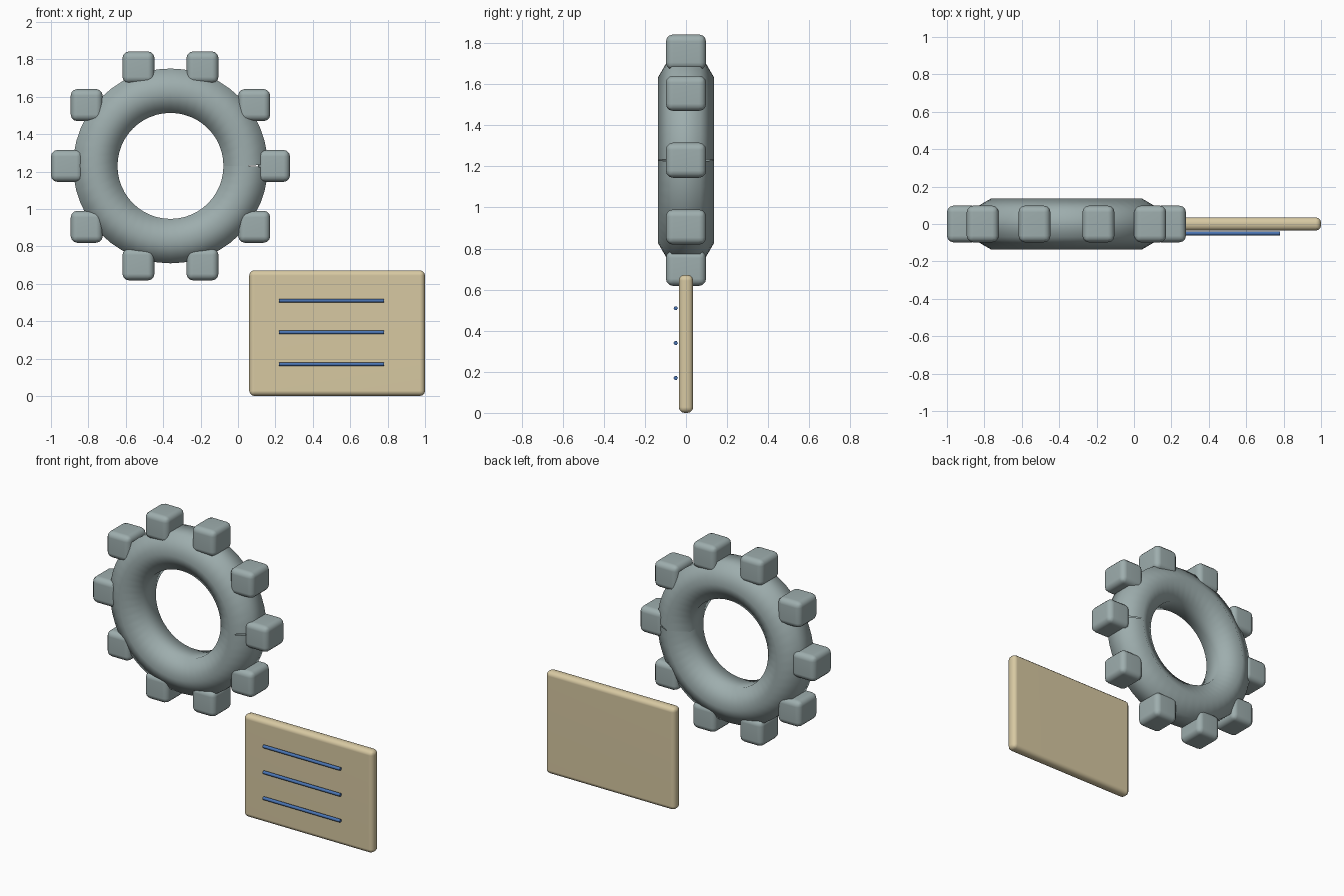
import bpy, bmesh, math
from mathutils import Vector

if "Cube" in bpy.data.objects:
    bpy.data.objects.remove(bpy.data.objects["Cube"])

CX, CZ = -0.361, 1.23            # centre of the gear


def material(name, rgb):
    m = bpy.data.materials.new(name)
    m.diffuse_color = (*rgb, 1)
    m.use_nodes = True
    m.node_tree.nodes["Principled BSDF"].inputs["Base Color"].default_value = m.diffuse_color
    return m


GREY = material("steel grey", (0.34, 0.42, 0.42))
TAN = material("parchment tan", (0.68, 0.58, 0.36))
BLUE = material("ink blue", (0.07, 0.18, 0.46))


def add_object(name, bm, mat):
    mesh = bpy.data.meshes.new(name)
    bmesh.ops.recalc_face_normals(bm, faces=bm.faces)
    bm.to_mesh(mesh)
    bm.free()
    mesh.materials.append(mat)
    ob = bpy.data.objects.new(name, mesh)
    bpy.context.collection.objects.link(ob)
    return ob


def rounded_box(name, centre, size, radius, segments, mat):
    bm = bmesh.new()
    bmesh.ops.create_cube(bm, size=1)
    bmesh.ops.scale(bm, vec=size, verts=bm.verts)
    bmesh.ops.bevel(bm, geom=bm.edges[:], offset=radius, segments=segments,
                    profile=0.5, affect='EDGES')
    for f in bm.faces:
        f.smooth = True
    ob = add_object(name, bm, mat)
    ob.location = centre
    mod = ob.modifiers.new("weighted normals", 'WEIGHTED_NORMAL')
    mod.keep_sharp = True
    return ob


def tube(name, points, normals, radius, caps, mat):
    """Six-sided tube; each ring lies in the plane of its normal and the y axis."""
    bm = bmesh.new()
    rings = []
    for p, n in zip(points, normals):
        ring = []
        for k in range(6):
            a = math.radians(90 + 60 * k)
            ring.append(bm.verts.new(p + radius * (math.cos(a) * n + math.sin(a) * Vector((0, 1, 0)))))
        rings.append(ring)
    for r, s in zip(rings, rings[1:]):
        for k in range(6):
            f = bm.faces.new((r[k], r[(k + 1) % 6], s[(k + 1) % 6], s[k]))
            f.smooth = True
    if caps:
        bm.faces.new(rings[0])
        bm.faces.new(rings[-1])
    return add_object(name, bm, mat)


def around(angle, radius=1.0):
    return Vector((radius * math.cos(angle), 0, radius * math.sin(angle)))


# Gear ring: open-ended loop with a thin wedge-shaped seam on the right
N = 48
step = 2 * math.pi / N
points = [around(i * step, 0.402) for i in range(N + 1)]
normals = [around(i * step) for i in range(N + 1)]
normals[0], normals[-1] = around(step / 2), around(-step / 2)
ring = tube("gear_ring", points, normals, 0.137, False, GREY)
ring.location = (CX, 0, CZ)

# Gear teeth: upright rounded blocks
for i in range(10):
    c = Vector((CX, 0, CZ)) + around(i * math.pi / 5, 0.5535)
    rounded_box(f"gear_tooth_{i + 1}", c, (0.171, 0.196, 0.171), 0.035, 3, GREY)

# Page panel
rounded_box("page_panel", (0.53, 0, 0.336), (0.94, 0.07, 0.672), 0.028, 3, TAN)

# Text lines floating just in front of the page
for i, z in enumerate((0.17, 0.34, 0.51)):
    ends = [Vector((0.22, -0.05, z)), Vector((0.78, -0.05, z))]
    tube(f"page_line_{i + 1}", ends, [Vector((0, 0, 1))] * 2, 0.0105, True, BLUE)
